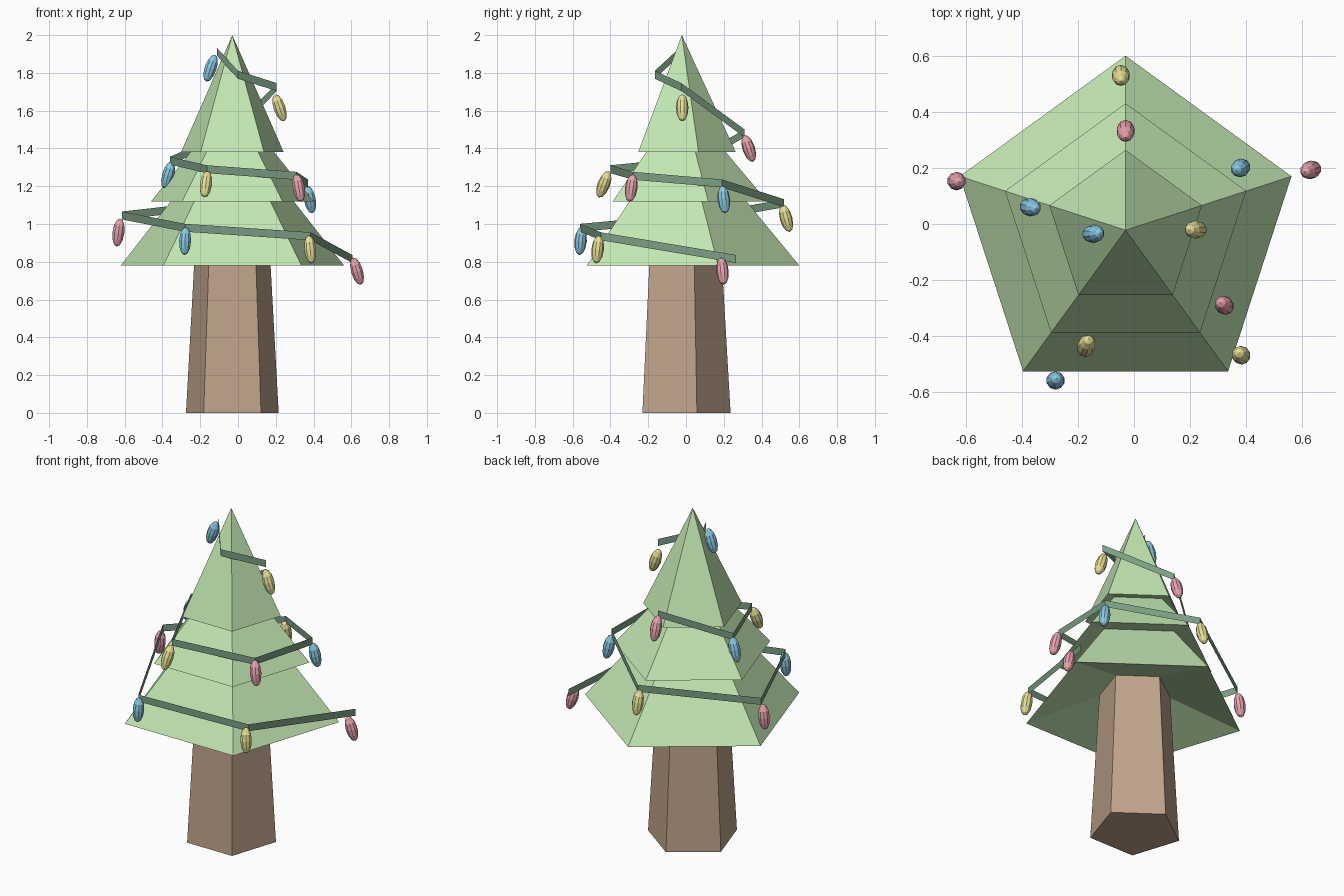
import bpy, bmesh, math
from mathutils import Vector

if "Cube" in bpy.data.objects:
    bpy.data.objects.remove(bpy.data.objects["Cube"])

CX, CY = -0.03, -0.022   # tree axis


def material(name, rgb):
    m = bpy.data.materials.new(name)
    m.diffuse_color = (*rgb, 1)
    m.use_nodes = True
    m.node_tree.nodes["Principled BSDF"].inputs["Base Color"].default_value = m.diffuse_color
    return m


GREEN = material("leaf_green", (0.55, 0.80, 0.45))
DARK = material("garland_green", (0.20, 0.34, 0.23))
BROWN = material("bark_brown", (0.52, 0.37, 0.26))
BULBS = {"blue": material("bulb_blue", (0.25, 0.58, 0.76)),
         "yellow": material("bulb_yellow", (0.80, 0.74, 0.30)),
         "pink": material("bulb_pink", (0.80, 0.36, 0.42))}


def finish(name, bm, mat, fix_normals=True):
    if fix_normals:
        bmesh.ops.recalc_face_normals(bm, faces=bm.faces)
    me = bpy.data.meshes.new(name)
    bm.to_mesh(me)
    bm.free()
    me.materials.append(mat)
    ob = bpy.data.objects.new(name, me)
    bpy.context.collection.objects.link(ob)
    return ob


def five_sided(name, profile, mat, cap_bottom=False):
    """Sweep a (radius, z) profile around the axis with five sides."""
    bm = bmesh.new()
    rings = []
    for r, z in profile:
        if r == 0:
            rings.append([bm.verts.new((CX, CY, z))] * 5)
            continue
        angs = [math.pi / 2 + i * math.tau / 5 for i in range(5)]
        rings.append([bm.verts.new((CX + r * math.cos(a), CY + r * math.sin(a), z)) for a in angs])
    for lo, hi in zip(rings, rings[1:]):
        for i in range(5):
            j = (i + 1) % 5
            if hi[i] is hi[j]:
                bm.faces.new((lo[i], lo[j], hi[i]))
            else:
                bm.faces.new((lo[i], lo[j], hi[j], hi[i]))
    if cap_bottom:
        bm.faces.new(rings[0])
    return finish(name, bm, mat)


# Trunk, and one stepped foliage shell with hollow undersides
five_sided("trunk", [(0.258, 0), (0.206, 0.90)], BROWN, True)
five_sided("foliage", [(0.206, 0.90), (0.622, 0.78), (0.33, 1.135), (0.452, 1.12),
                       (0.225, 1.39), (0.286, 1.38), (0, 2.0)], GREEN)

# Garland: a thin upright ribbon spiralling down the tree
path = [(-.11, -.035, 1.91), (0, -.165, 1.79), (.205, -.025, 1.725), (-.03, .31, 1.48),
        (-.36, .06, 1.335), (-.165, -.40, 1.29), (.31, -.28, 1.255), (.37, .19, 1.215),
        (-.04, .52, 1.11), (-.615, .155, 1.045), (-.28, -.56, .98), (.385, -.45, .935),
        (.605, .265, .815)]
bm = bmesh.new()
strip = [[bm.verts.new((x, y, z + d)) for d in (-.021, .021)] for x, y, z in path]
for a, b in zip(strip, strip[1:]):
    bm.faces.new((a[0], b[0], b[1], a[1]))
finish("garland", bm, DARK, False)

# Bulbs: centre and outward tilt, colours repeat blue, yellow, pink
bulbs = [(-.145, -.035, 1.825, .33), (.22, -.02, 1.615, .33), (-.03, .332, 1.40, .32),
         (-.37, .06, 1.26, .30), (-.17, -.435, 1.21, .38), (.322, -.29, 1.19, .22),
         (.38, .20, 1.13, .22), (-.047, .53, 1.03, .27), (-.633, .153, .955, .13),
         (-.28, -.558, .91, .10), (.382, -.468, .865, .15), (.63, .193, .75, .30)]
for i, (x, y, z, tilt) in enumerate(bulbs):
    bm = bmesh.new()
    bmesh.ops.create_uvsphere(bm, u_segments=10, v_segments=6, radius=1)
    bmesh.ops.scale(bm, vec=(.033, .033, .075), verts=bm.verts)
    out = Vector((x - CX, y - CY, 0)).normalized()
    axis = Vector((0, 0, math.cos(tilt))) - out * math.sin(tilt)
    bm.transform(Vector((0, 0, 1)).rotation_difference(axis).to_matrix().to_4x4())
    bmesh.ops.translate(bm, vec=(x, y, z), verts=bm.verts)
    colour = ("blue", "yellow", "pink")[i % 3]
    finish(f"{colour}_bulb_{i // 3 + 1}", bm, BULBS[colour])
